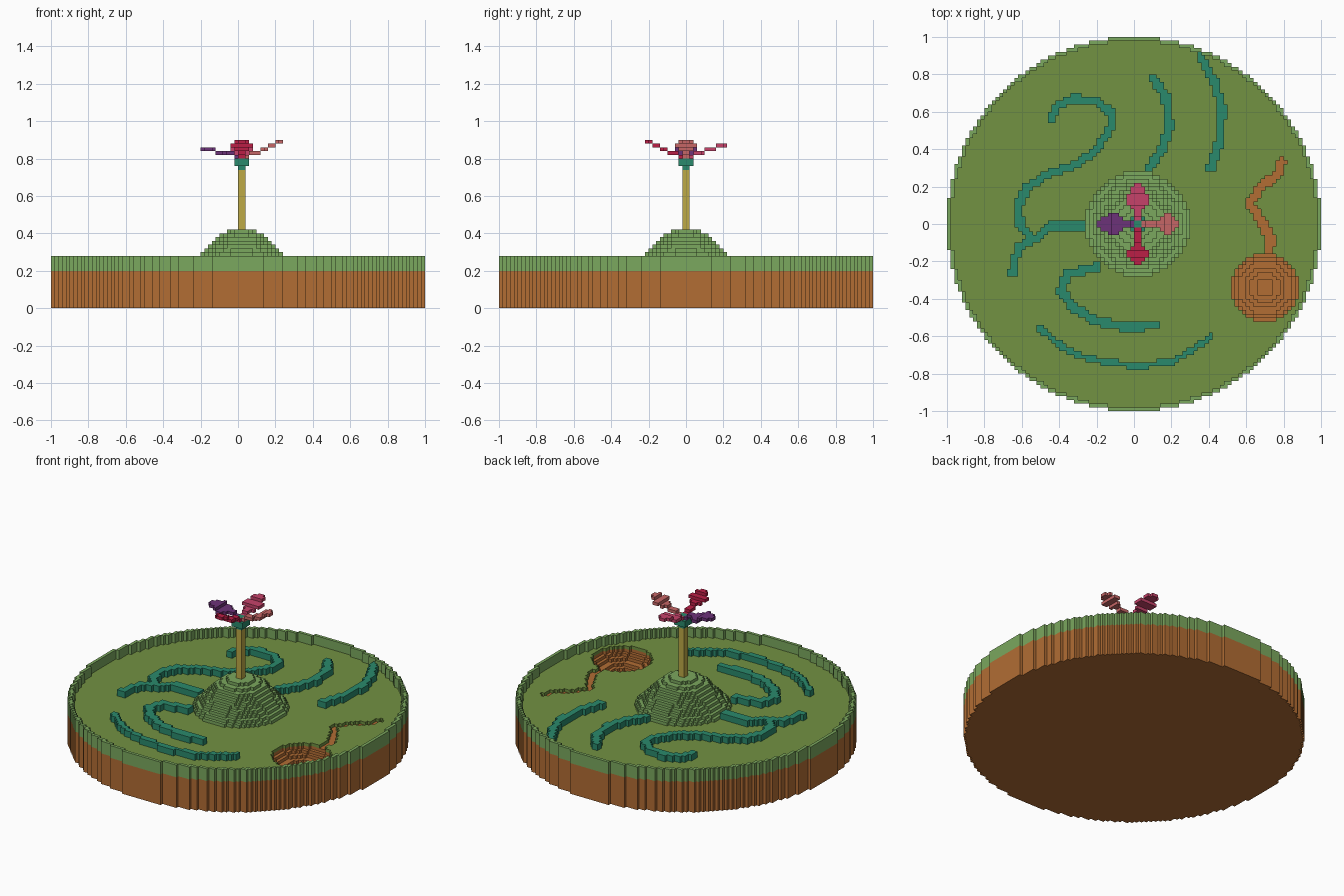
import bpy, bmesh, math
from mathutils import Vector

if "Cube" in bpy.data.objects:
    bpy.data.objects.remove(bpy.data.objects["Cube"])

S = 0.02  # edge length of one block


def material(name, *rgb):
    col = [((c / 255 + 0.055) / 1.055) ** 2.4 for c in rgb] + [1.0]
    m = bpy.data.materials.new(name)
    m.use_nodes = True
    m.diffuse_color = col
    bsdf = next(n for n in m.node_tree.nodes if n.type == 'BSDF_PRINCIPLED')
    bsdf.inputs["Base Color"].default_value = col
    bsdf.inputs["Roughness"].default_value = 0.9
    return m


soil = material("soil_brown", 178, 109, 52)
grass = material("light_grass", 123, 168, 94)
meadow = material("meadow_green", 114, 146, 66)
teal = material("teal", 42, 138, 108)
straw = material("straw_yellow", 190, 170, 70)
purple = material("purple", 108, 50, 120)
crimson = material("crimson", 187, 30, 70)
rose = material("rose", 198, 66, 106)
salmon = material("salmon", 198, 102, 102)

# Corner offsets of the six block faces, keyed by outward direction
FACES = {
    (1, 0, 0): ((1, 0, 0), (1, 1, 0), (1, 1, 1), (1, 0, 1)),
    (-1, 0, 0): ((0, 0, 0), (0, 0, 1), (0, 1, 1), (0, 1, 0)),
    (0, 1, 0): ((0, 1, 0), (0, 1, 1), (1, 1, 1), (1, 1, 0)),
    (0, -1, 0): ((0, 0, 0), (1, 0, 0), (1, 0, 1), (0, 0, 1)),
    (0, 0, 1): ((0, 0, 1), (1, 0, 1), (1, 1, 1), (0, 1, 1)),
    (0, 0, -1): ((0, 0, 0), (0, 1, 0), (1, 1, 0), (1, 0, 0)),
}


def build(name, blocks, mat):
    """Skin a set of block coordinates and merge the coplanar faces."""
    bm = bmesh.new()
    verts = {}
    for b in blocks:
        for d, corners in FACES.items():
            if (b[0] + d[0], b[1] + d[1], b[2] + d[2]) in blocks:
                continue
            quad = []
            for c in corners:
                p = (b[0] + c[0], b[1] + c[1], b[2] + c[2])
                if p not in verts:
                    verts[p] = bm.verts.new([v * S for v in p])
                quad.append(verts[p])
            bm.faces.new(quad)
    bmesh.ops.dissolve_limit(bm, angle_limit=0.01, verts=bm.verts[:], edges=bm.edges[:])
    me = bpy.data.meshes.new(name)
    bm.to_mesh(me)
    bm.free()
    me.materials.append(mat)
    ob = bpy.data.objects.new(name, me)
    bpy.context.collection.objects.link(ob)
    return ob


def disc(cx, cy, r):
    return {(i, j) for i in range(-50, 50) for j in range(-50, 50)
            if math.hypot((i + .5) * S - cx, (j + .5) * S - cy) <= r}


def stroke(points, r):
    """Cells within r of a polyline."""
    cells = set()
    for a, b in zip(points, points[1:]):
        a, b = Vector(a), Vector(b)
        n = int((b - a).length / 0.005) + 1
        for t in range(n + 1):
            p = a.lerp(b, t / n)
            ci, cj = int(p.x // S), int(p.y // S)
            for i in range(ci - 2, ci + 3):
                for j in range(cj - 2, cj + 3):
                    if math.hypot((i + .5) * S - p.x, (j + .5) * S - p.y) <= r:
                        cells.add((i, j))
    return cells


def layers(cells, k0, k1):
    return {(i, j, k) for i, j in cells for k in range(k0, k1)}


# Dry pond and stream bed, sunk into the ground
pond = set()
for n, r in enumerate((.18, .18, .16, .14, .11, .08, .045)):
    pond |= layers(disc(.70, -.34, r), 10 - n, 11 - n)
stream = layers(stroke([(.79, .33), (.77, .27), (.68, .20), (.62, .11),
                        (.68, .02), (.73, -.08), (.72, -.18)], .023), 10, 11)

# Ground
outer = disc(0, 0, 1.0)
inner = disc(0, 0, .98)
build("soil_base", layers(outer, 0, 10) - pond, soil)
build("meadow_floor", layers(inner, 10, 11) - pond - stream, meadow)
build("grass_rim", layers(outer - inner, 10, 14), grass)

# Mound
mound = set()
for n, r in enumerate((.28, .26, .24, .22, .20, .185, .17, .15, .12, .08)):
    mound |= layers(disc(.02, 0, r), 11 + n, 12 + n)
build("mound", mound, grass)

# Winding roots
roots = {
    "root_back_right": ([(-.44, .57), (-.40, .64), (-.32, .67), (-.20, .66), (-.13, .60),
                         (-.12, .52), (-.20, .40), (-.30, .32), (-.45, .27), (-.57, .20),
                         (-.62, .10), (-.61, 0), (-.56, -.06)], .023),
    "root_right": ([(-.28, -.01), (-.44, -.01), (-.50, -.06), (-.62, -.13), (-.65, -.26)], .023),
    "root_back": ([(.10, .78), (.17, .68), (.19, .52), (.15, .40), (.08, .30)], .025),
    "root_back_left": ([(.36, .89), (.43, .76), (.47, .62), (.46, .45), (.41, .30)], .023),
    "root_front_right": ([(-.20, -.23), (-.36, -.27), (-.39, -.36), (-.32, -.45),
                          (-.20, -.52), (-.05, -.55), (.12, -.54)], .026),
    "root_front": ([(-.50, -.56), (-.38, -.66), (-.25, -.72), (0, -.76), (.20, -.74),
                    (.35, -.65), (.41, -.60)], .017),
}
for name, (path, r) in roots.items():
    build(name, layers(stroke(path, r), 11, 13) - mound, teal)

# Flower stem and calyx
build("stem", layers(disc(.02, 0, .02), 21, 37), straw)
build("calyx", layers(disc(.02, 0, .03), 37, 38) | layers(disc(.02, 0, .045), 38, 40)
      | layers(disc(.02, 0, .02), 40, 41), teal)


# Petals: half width and height of each row, counted outward from the stem
def petal(name, dx, dy, widths, heights, mat):
    blocks = set()
    for s, (w, k) in enumerate(zip(widths, heights), start=1):
        for t in range(-w, w):
            i = 1 + (s if dx > 0 else -s - 1) if dx else 1 + t
            j = (s if dy > 0 else -s - 1) if dy else t
            blocks.add((i, j, k))
    build(name, blocks, mat)


slim = (1, 1, 1, 1, 1, 2, 3, 3, 2, 1)
broad = (1, 1, 1, 2, 3, 3, 3, 2, 2, 1)
high = (40, 41, 41, 41, 42, 42, 43, 43, 44, 44)
mid = (40, 41, 41, 41, 42, 42, 42, 43, 43, 43)
low = (40, 41, 41, 41, 41, 41, 42, 42, 42, 42)
petal("petal_front", 0, -1, slim, high, crimson)
petal("petal_back", 0, 1, broad, mid, rose)
petal("petal_left", 1, 0, slim, high, salmon)
petal("petal_right", -1, 0, broad, low, purple)
